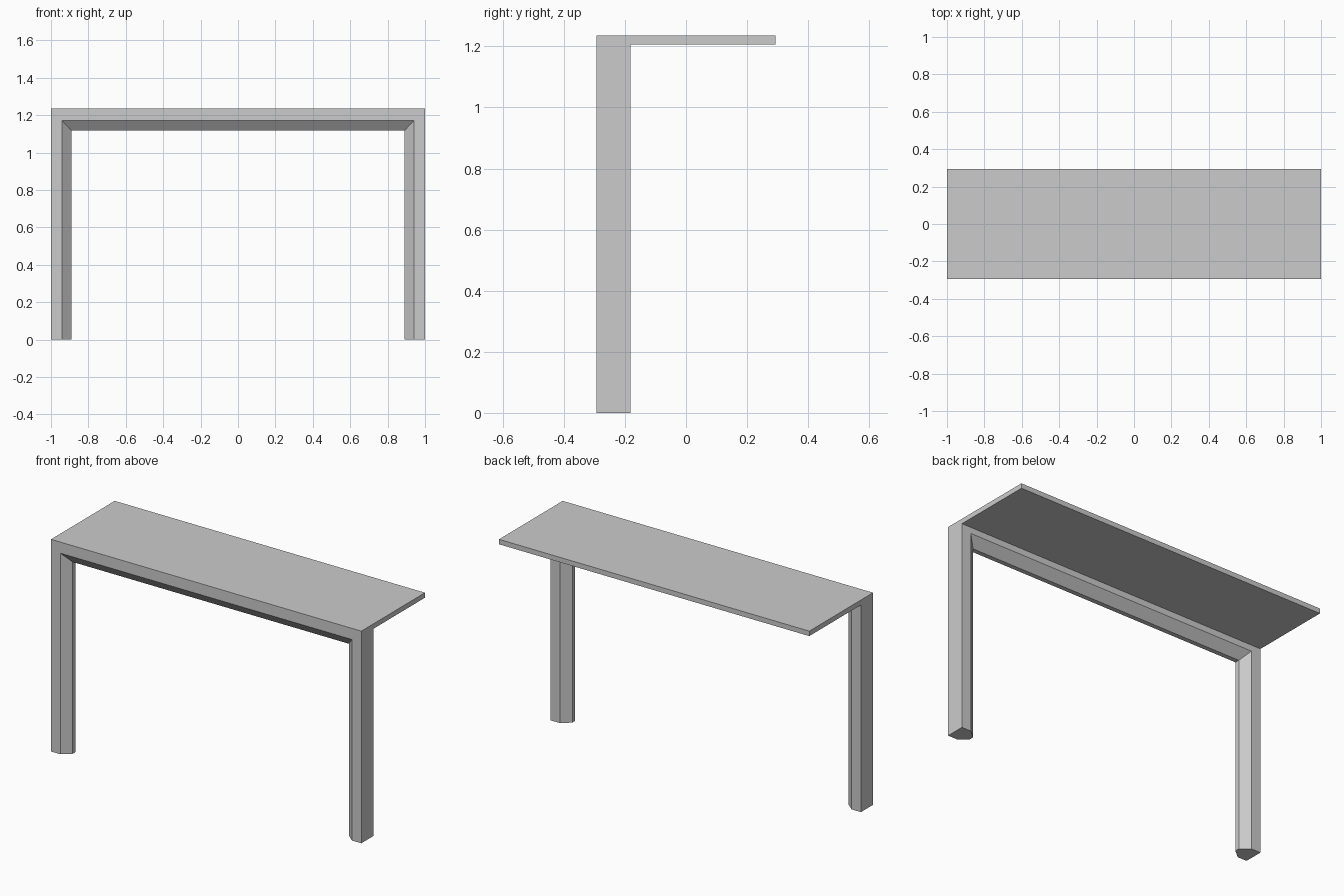
import bpy
import bmesh

if "Cube" in bpy.data.objects:
    bpy.data.objects.remove(bpy.data.objects["Cube"])

HALF_X, FRONT, BACK, TOP = 1.0, -0.293, 0.293, 1.236
BEAM_BACK = -0.182
SLAB_THICKNESS = 0.029


def add_object(name, bm):
    bmesh.ops.recalc_face_normals(bm, faces=bm.faces)
    mesh = bpy.data.meshes.new(name)
    bm.to_mesh(mesh)
    bm.free()
    obj = bpy.data.objects.new(name, mesh)
    bpy.context.collection.objects.link(obj)
    return obj


# Frame: hexagonal profile (inset from outer edge, y) swept with mitred corners
profile = [(0, FRONT), (0.06, FRONT), (0.11, FRONT + 0.042),
           (0.11, BEAM_BACK - 0.042), (0.06, BEAM_BACK), (0, BEAM_BACK)]
path = [(-1, False), (-1, True), (1, True), (1, False)]  # side, at the top
bm = bmesh.new()
rings = []
for side, at_top in path:
    rings.append([bm.verts.new((side * (HALF_X - inset), y,
                                TOP - inset * 1.08 if at_top else 0))
                  for inset, y in profile])
n = len(profile)
for a, b in zip(rings, rings[1:]):
    for i in range(n):
        j = (i + 1) % n
        bm.faces.new((a[i], a[j], b[j], b[i]))
bm.faces.new(rings[0])
bm.faces.new(rings[-1])
add_object("leg_frame", bm)

# Thin shelf slab cantilevered from the back of the frame
bm = bmesh.new()
bmesh.ops.create_cube(bm, size=1)
bmesh.ops.scale(bm, verts=bm.verts,
                vec=(2 * HALF_X, BACK - BEAM_BACK, SLAB_THICKNESS))
bmesh.ops.translate(bm, verts=bm.verts,
                    vec=(0, (BACK + BEAM_BACK) / 2, TOP - SLAB_THICKNESS / 2))
add_object("table_top", bm)
